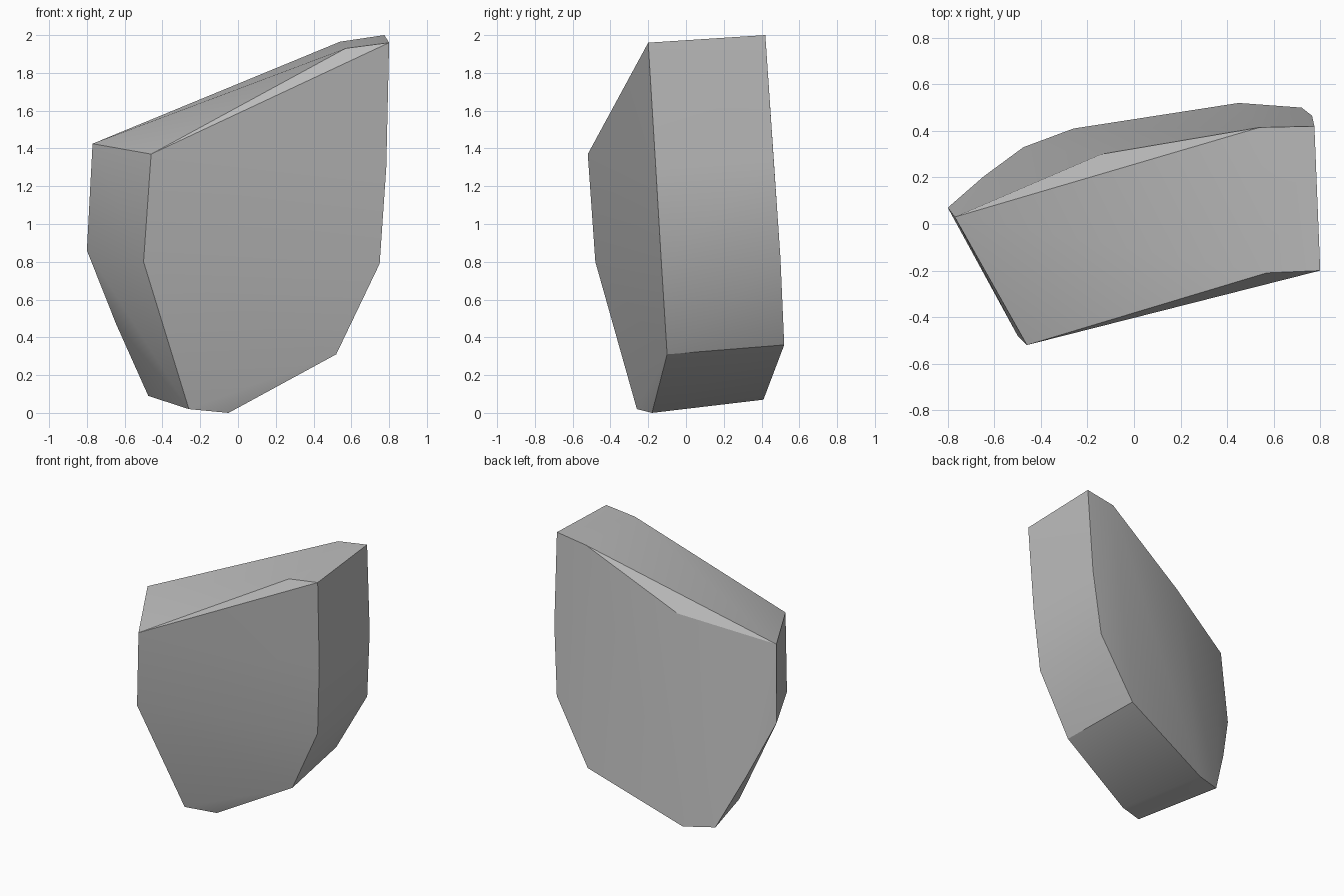
import bpy
import bmesh
import math

# Remove the default cube
old = bpy.data.objects.get("Cube")
if old:
    bpy.data.objects.remove(old, do_unlink=True)

# Stone colour
stone = bpy.data.materials.new("stone_grey")
stone.use_nodes = True
grey = (0.5, 0.5, 0.5, 1)
stone.diffuse_color = grey
stone.node_tree.nodes["Principled BSDF"].inputs["Base Color"].default_value = grey

# Rim of the front face, from the upper left corner round the base to the peak
front_rim = [
    (-0.46, -0.52, 1.37), (-0.50, -0.48, 0.80), (-0.26, -0.26, 0.02),
    (-0.05, -0.18, 0.0), (0.52, -0.10, 0.31), (0.75, -0.13, 0.79),
    (0.785, -0.16, 1.3), (0.80, -0.20, 1.96), (0.57, -0.21, 1.93),
]

# Matching rim of the back face, with one more chipped corner at the top
back_rim = [
    (-0.77, 0.03, 1.425), (-0.80, 0.07, 0.86), (-0.645, 0.205, 0.47),
    (-0.475, 0.33, 0.09), (-0.26, 0.41, 0.07), (0.45, 0.52, 0.36),
    (0.72, 0.50, 0.82), (0.765, 0.465, 1.33), (0.775, 0.42, 2.0),
    (0.54, 0.415, 1.965), (-0.14, 0.30, 1.59),
]

# Close the two rims into one faceted boulder
bm = bmesh.new()
for point in front_rim + back_rim:
    bm.verts.new(point)
bmesh.ops.convex_hull(bm, input=bm.verts)
bmesh.ops.dissolve_limit(bm, angle_limit=math.radians(0.5),
                         verts=bm.verts, edges=bm.edges)
bmesh.ops.recalc_face_normals(bm, faces=bm.faces)
mesh = bpy.data.meshes.new("boulder")
bm.to_mesh(mesh)
bm.free()
mesh.materials.append(stone)

boulder = bpy.data.objects.new("boulder", mesh)
bpy.context.collection.objects.link(boulder)

# Soft shading on shallow bends, crisp edges elsewhere
bpy.ops.object.select_all(action="DESELECT")
boulder.select_set(True)
bpy.context.view_layer.objects.active = boulder
bpy.ops.object.shade_smooth_by_angle(angle=math.radians(30))
